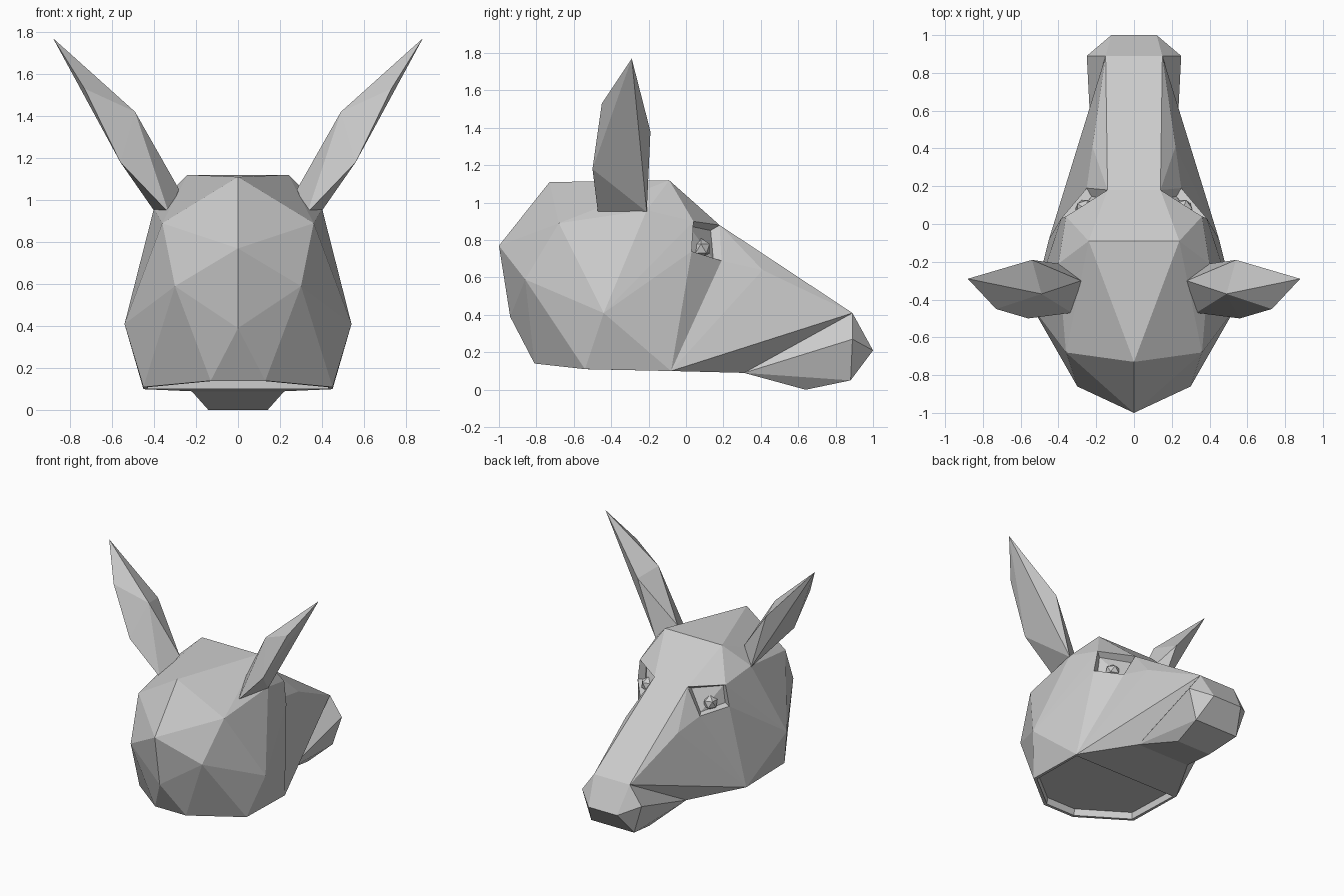
import bpy, bmesh
from mathutils import Vector

if "Cube" in bpy.data.objects:
    bpy.data.objects.remove(bpy.data.objects["Cube"])

coat = bpy.data.materials.new("pale_grey")
coat.diffuse_color = (0.6, 0.6, 0.6, 1)
coat.use_nodes = True
coat.node_tree.nodes["Principled BSDF"].inputs["Base Color"].default_value = coat.diffuse_color

# shared landmarks on the +x half of the head
BRIDGE = (.14, .18, .88)
BROW = (.36, .04, .90)
EYE_LOW_OUT = (.385, .03, .74)
EYE_LOW_IN = (.25, .19, .69)
CHEEK = (.22, .41, .64)
JAW = (.45, -.08, .10)
MOUTH = (.22, .31, .09)
NOSE_TOP = (.15, .89, .41)


def both(points):
    """Points plus their mirror images, without duplicates."""
    return list({(s * x if x else 0.0, y, z) for x, y, z in points for s in (1, -1)})


def hull(points):
    """Faceted convex shell around the points."""
    bm = bmesh.new()
    for p in sorted(points):
        bm.verts.new(p)
    bmesh.ops.convex_hull(bm, input=bm.verts[:])
    loose = [v for v in bm.verts if not v.link_faces]
    bmesh.ops.delete(bm, geom=loose, context='VERTS')
    bmesh.ops.recalc_face_normals(bm, faces=bm.faces[:])
    return bm


def finish(bm, name):
    mesh = bpy.data.meshes.new(name)
    bm.to_mesh(mesh)
    bm.free()
    mesh.materials.append(coat)
    ob = bpy.data.objects.new(name, mesh)
    bpy.context.collection.objects.link(ob)
    return ob


# skull
skull = hull(both([
    (0, -.73, 1.11), (0, -1, .77), (0, -.94, .39),
    (.24, -.09, 1.12), (.36, -.68, .89), (.30, -.86, .59),
    (.54, -.44, .41), (.13, -.81, .14), (.45, -.54, .11),
    (.33, -.47, .94), (.40, -.21, .96),
    JAW, BRIDGE, BROW, EYE_LOW_OUT, EYE_LOW_IN]))

# eye sockets: sink the faces between the four eye corners
corners = [Vector(c) for c in (BRIDGE, BROW, EYE_LOW_OUT, EYE_LOW_IN)]


def is_corner(co):
    p = Vector((abs(co.x), co.y, co.z))
    return any((p - c).length < 1e-3 for c in corners)


for side in (1, -1):
    faces = [f for f in skull.faces
             if all(is_corner(v.co) and v.co.x * side > 0 for v in f.verts)]
    if faces:
        bmesh.ops.inset_region(skull, faces=faces, thickness=.015, depth=-.05,
                               use_even_offset=True)

# neck opening: thin rim and shallow recess
under = [f for f in skull.faces if f.normal.z < -.95
         and all(v.co.z < .2 for v in f.verts)]
neck = bmesh.ops.dissolve_faces(skull, faces=under)["region"]
bmesh.ops.inset_region(skull, faces=neck, thickness=.025, depth=0)
bmesh.ops.inset_region(skull, faces=neck, thickness=.002, depth=-.05)
finish(skull, "skull")

# cheeks and bridge of the snout
finish(hull(both([BRIDGE, EYE_LOW_IN, CHEEK, JAW, MOUTH, NOSE_TOP])), "snout")

# nose and chin
finish(hull(both([MOUTH, NOSE_TOP, (.25, .89, .27), (.12, 1, .21),
                  (.18, .88, .05), (.14, .64, 0)])), "nose")

# ears and eyes
ear = [(.88, -.29, 1.77), (.73, -.45, 1.53), (.56, -.50, 1.18),
       (.49, -.37, 1.42), (.54, -.19, 1.38),
       (.28, -.30, 1.05), (.33, -.47, .94), (.40, -.21, .95)]
for side, label in ((1, "right"), (-1, "left")):
    finish(hull([(side * x, y, z) for x, y, z in ear]), label + "_ear")
    bm = bmesh.new()
    bmesh.ops.create_icosphere(bm, subdivisions=1, radius=.055)
    bmesh.ops.translate(bm, verts=bm.verts[:], vec=(side * .26, .08, .755))
    finish(bm, label + "_eye")
